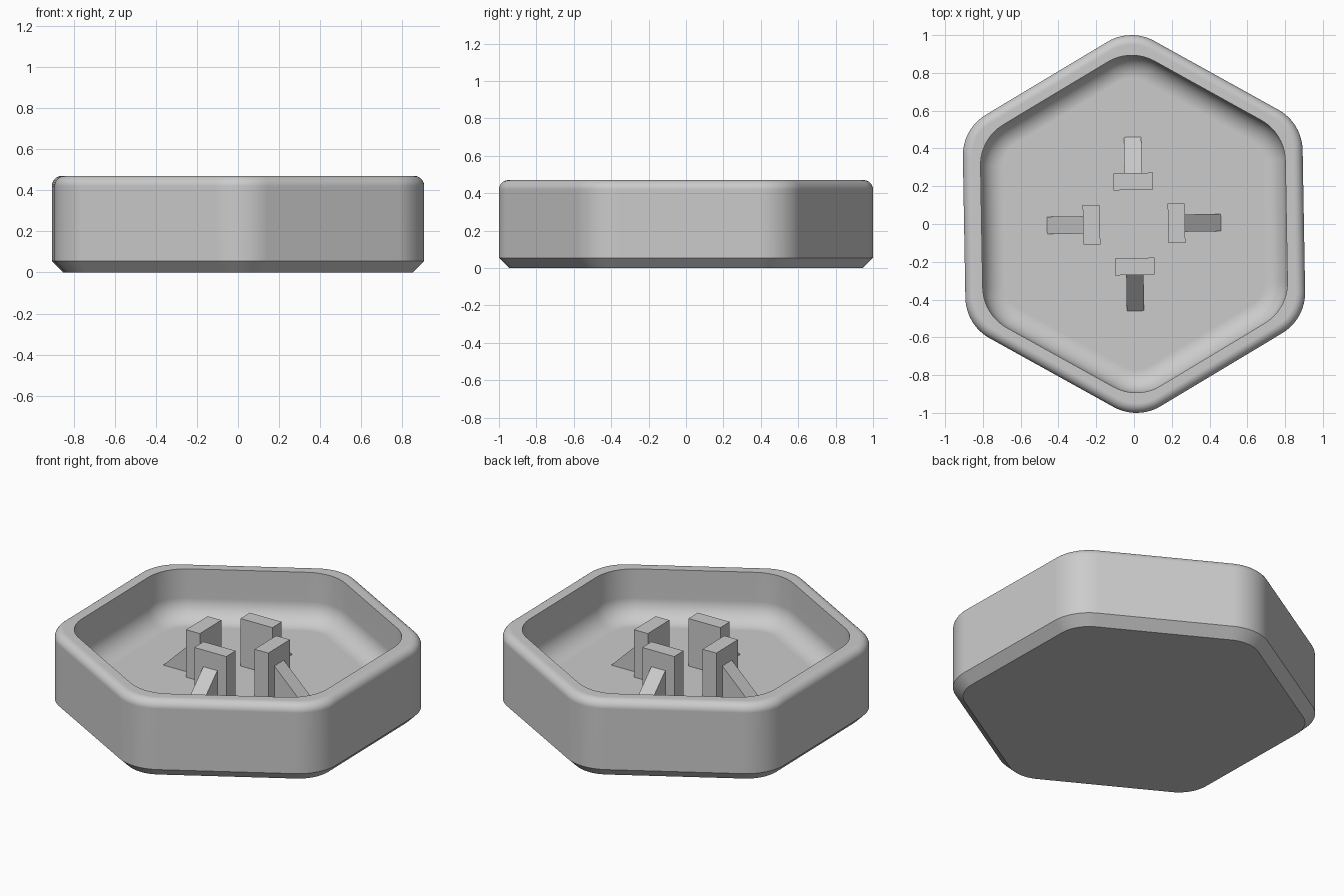
import bpy, bmesh, math
from mathutils import Matrix

cube = bpy.data.objects.get("Cube")
if cube:
    bpy.data.objects.remove(cube, do_unlink=True)

grey = bpy.data.materials.new("plain grey")
grey.use_nodes = True
colour = (0.6, 0.6, 0.6, 1)
grey.diffuse_color = colour
grey.node_tree.nodes["Principled BSDF"].inputs["Base Color"].default_value = colour

TWIST = math.radians(1)
HEIGHT, FLOOR = 0.47, 0.175
CHAMFER, RIM_ROUND, COVE = 0.055, 0.05, 0.12
CORNER = 0.25            # corner radius in plan
OUTER, INNER = 0.75, 0.643   # distance of corner centres from the middle
ARC = 12


def finish(name, bm):
    bmesh.ops.recalc_face_normals(bm, faces=bm.faces)
    mesh = bpy.data.meshes.new(name)
    bm.to_mesh(mesh)
    bm.free()
    mesh.materials.append(grey)
    obj = bpy.data.objects.new(name, mesh)
    bpy.context.collection.objects.link(obj)
    return obj


def hexagon_ring(bm, centre, radius, z):
    """Hexagon with rounded corners, one loop of vertices."""
    ring = []
    for k in range(6):
        a = math.radians(30 + 60 * k) + TWIST
        for i in range(ARC + 1):
            b = a + math.radians(60) * (i / ARC - 0.5)
            ring.append(bm.verts.new((centre * math.cos(a) + radius * math.cos(b),
                                      centre * math.sin(a) + radius * math.sin(b), z)))
    return ring


# Tray section: (corner centre, inset, height) from the base over the rim to the floor
section = [(OUTER, CHAMFER, 0), (OUTER, 0, CHAMFER)]
steps = [math.radians(90) * i / 8 for i in range(9)]
section += [(OUTER, RIM_ROUND * (1 - math.cos(t)),
             HEIGHT - RIM_ROUND * (1 - math.sin(t))) for t in steps]
section += [(INNER, 0, HEIGHT)]
section += [(INNER, COVE * (1 - math.cos(t)),
             FLOOR + COVE * (1 - math.sin(t))) for t in steps]

bm = bmesh.new()
rings = [hexagon_ring(bm, c, CORNER - inset, z) for c, inset, z in section]
for low, high in zip(rings, rings[1:]):
    for i in range(len(low)):
        j = (i + 1) % len(low)
        bm.faces.new((low[i], low[j], high[j], high[i]))
bm.faces.new(rings[0])
bm.faces.new(rings[-1])
tray = finish("tray", bm)

bpy.ops.object.select_all(action='DESELECT')
tray.select_set(True)
bpy.context.view_layer.objects.active = tray
bpy.ops.object.shade_smooth_by_angle(angle=math.radians(35))
weighted = tray.modifiers.new("even shading", 'WEIGHTED_NORMAL')
weighted.keep_sharp = True


def extruded(name, profile, half_width, angle):
    """Extrude an outline of (distance, height) sideways, then turn it about z."""
    bm = bmesh.new()
    sides = [[bm.verts.new((x, s * half_width, z)) for x, z in profile] for s in (-1, 1)]
    for side in sides:
        bm.faces.new(side)
    for i in range(len(profile)):
        j = (i + 1) % len(profile)
        bm.faces.new((sides[0][i], sides[0][j], sides[1][j], sides[1][i]))
    bm.transform(Matrix.Rotation(angle, 4, 'Z'))
    return finish(name, bm)


# Four upright posts, each braced by a sloping rib on its outer side
SINK = FLOOR - 0.02
post = [(0.18, SINK), (0.27, SINK), (0.27, 0.46), (0.18, 0.46)]
rib = [(0.26, SINK), (0.46, SINK), (0.46, FLOOR), (0.27, 0.36), (0.26, 0.36)]
for k, place in enumerate(("left", "back", "right", "front")):
    turn = math.radians(90) * k + TWIST
    extruded(place + "_post", post, 0.105, turn)
    extruded(place + "_rib", rib, 0.046, turn)
